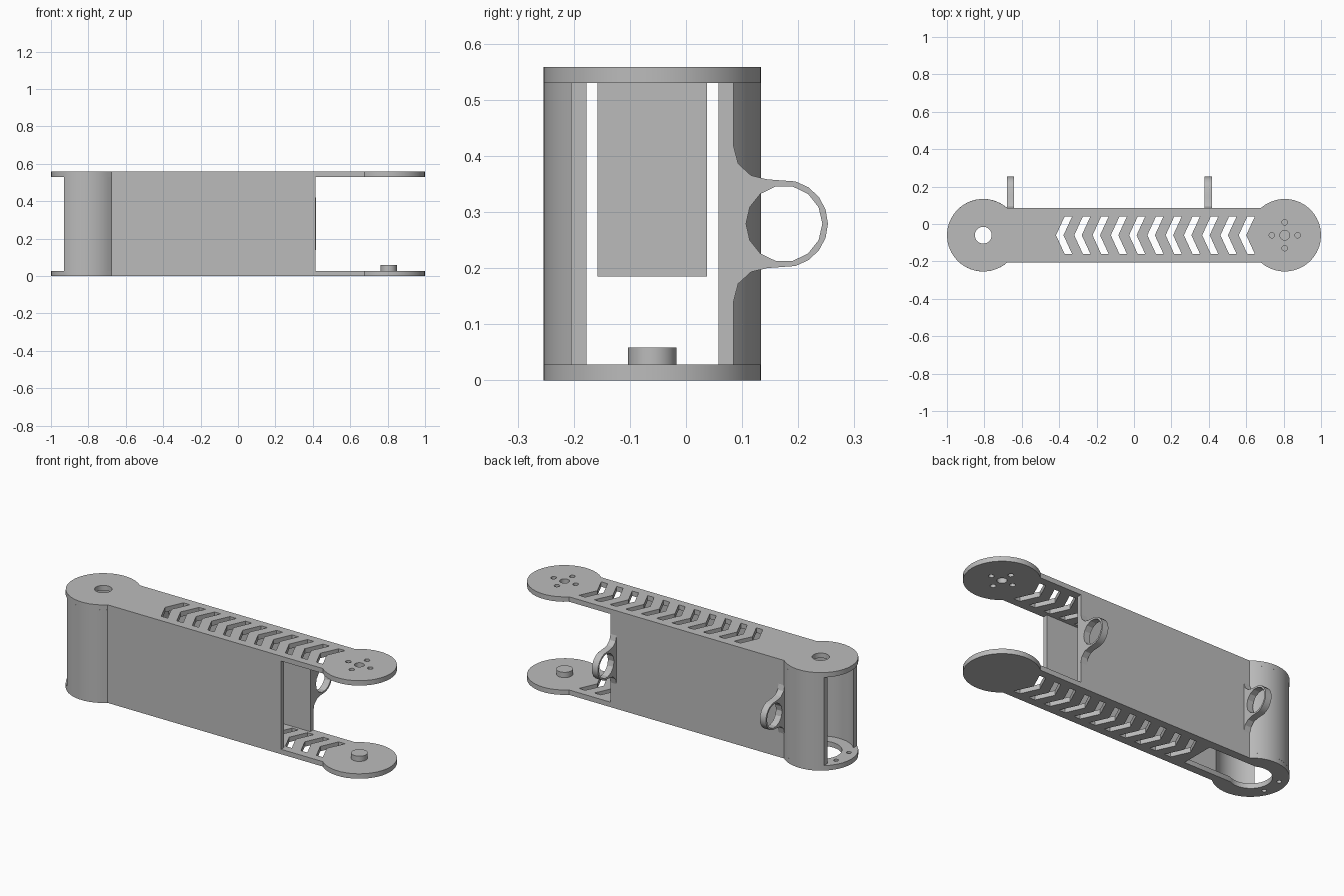
import bpy, bmesh
from math import sin, cos, asin, acos, pi, radians
from mathutils import Matrix

if "Cube" in bpy.data.objects:
    bpy.data.objects.remove(bpy.data.objects["Cube"], do_unlink=True)

grey = bpy.data.materials.new("light_grey")
grey.use_nodes = True
grey.diffuse_color = (0.5, 0.5, 0.5, 1)
grey.node_tree.nodes["Principled BSDF"].inputs["Base Color"].default_value = (0.5, 0.5, 0.5, 1)

# Main dimensions
MID = -0.06            # centre line of the arm in y
END = 0.806            # distance of the pivots from the middle
R, R_IN = 0.194, 0.171
HALF, HALF_IN = 0.145, 0.1175
T, TOP = 0.028, 0.558
WALL_END, WALL_CUT = 0.415, -0.93


def arc(cx, cy, r, a, b, n):
    return [(cx + r * cos(a + (b - a) * i / n), cy + r * sin(a + (b - a) * i / n))
            for i in range(n + 1)]


def circle(cx, cy, r, n=24):
    return arc(cx, cy, r, 0, 2 * pi, n)[:-1]


def flip(points):
    return [(x, -y) for x, y in reversed(points)]


def slab(name, outlines, lo, hi, matrix=None):
    """Extrude closed outlines (later ones are holes) from lo to hi."""
    curve = bpy.data.curves.new(name, 'CURVE')
    curve.dimensions = '2D'
    curve.fill_mode = 'BOTH'
    curve.extrude = (hi - lo) / 2
    for pts in outlines:
        spline = curve.splines.new('POLY')
        spline.points.add(len(pts) - 1)
        for p, (x, y) in zip(spline.points, pts):
            p.co = (x, y, 0, 1)
        spline.use_cyclic_u = True
    temp = bpy.data.objects.new(name + "_outline", curve)
    bpy.context.collection.objects.link(temp)
    bpy.context.view_layer.update()
    dg = bpy.context.evaluated_depsgraph_get()
    mesh = bpy.data.meshes.new_from_object(temp.evaluated_get(dg))
    bpy.data.objects.remove(temp, do_unlink=True)
    bpy.data.curves.remove(curve)

    bm = bmesh.new()
    bm.from_mesh(mesh)
    bmesh.ops.remove_doubles(bm, verts=bm.verts, dist=0.0001)
    bmesh.ops.translate(bm, verts=bm.verts, vec=(0, 0, (lo + hi) / 2))
    bm.transform(matrix or Matrix.Translation((0, MID, 0)))
    bmesh.ops.recalc_face_normals(bm, faces=bm.faces)
    bm.to_mesh(mesh)
    bm.free()
    mesh.name = name
    mesh.materials.clear()
    mesh.materials.append(grey)
    ob = bpy.data.objects.new(name, mesh)
    bpy.context.collection.objects.link(ob)
    bpy.ops.object.select_all(action='DESELECT')
    ob.select_set(True)
    bpy.context.view_layer.objects.active = ob
    bpy.ops.object.shade_smooth_by_angle(angle=radians(25))
    return ob


# Plate outline: two round ends joined by a narrower beam
a = asin(HALF / R)
plate = arc(END, 0, R, a - pi, pi - a, 28) + arc(-END, 0, R, a, 2 * pi - a, 28)

# Row of chevron slots shared by both plates
chevrons = []
for i in range(11):
    x = -0.417 + i * 0.0977
    chevrons.append([(x, 0), (x + 0.046, -0.1), (x + 0.086, -0.1),
                     (x + 0.04, 0), (x + 0.086, 0.1), (x + 0.046, 0.1)])

# Top plate: pivot hole at one end, horn screw holes at the other
horn = [circle(END, 0, 0.026, 16)]
for k in range(4):
    horn.append(circle(END + 0.069 * cos(k * pi / 2), 0.069 * sin(k * pi / 2), 0.015, 12))
slab("top_plate", [plate, circle(-END, 0, 0.045)] + horn + chevrons, TOP - T, TOP)

# Bottom plate: keyhole opening with two screw holes
k = asin(0.0975 / 0.11)
keyhole = arc(-END, 0, 0.11, k, 2 * pi - k, 22) + [(-0.46, -0.0975), (-0.46, 0.0975)]
screws = [circle(-END - 0.137, s * 0.058, 0.013, 12) for s in (-1, 1)]
slab("bottom_plate", [plate, keyhole] + screws + chevrons, 0, T)

# Pivot pin on the bottom plate
slab("pivot_pin", [circle(END, 0, 0.043)], T, 0.058)

# Side walls, straight then wrapping round the closed end
d = WALL_CUT + END
wall = [(WALL_END, HALF_IN), (WALL_END, HALF)]
wall += arc(-END, 0, R, a, acos(d / R), 12)
wall += arc(-END, 0, R_IN, acos(d / R_IN), asin(HALF_IN / R_IN), 12)
slab("back_wall", [wall], T, TOP - T)
slab("front_wall", [flip(wall)], T, TOP - T)

# Inner panel hanging from the top plate
slab("inner_panel", [[(-0.49, -0.0975), (-0.46, -0.0975), (-0.46, 0.0975), (-0.49, 0.0975)]],
     0.185, TOP - T)

# Cable rings on the back wall, flaring into it
flare = [(0.075, 0.14), (0.085, 0.138), (0.093, 0.107), (0.116, 0.086), (0.145, 0.079)]
ring = flare + arc(0.175, 0, 0.078, radians(75), radians(-75), 8) + flip(flare)
to_side = Matrix(((0, 0, 1, 0), (1, 0, 0, 0), (0, 1, 0, TOP / 2), (0, 0, 0, 1)))
for name, x in (("right_cable_ring", -0.68), ("left_cable_ring", 0.378)):
    slab(name, [ring, circle(0.175, 0, 0.068, 14)], x, x + 0.038, to_side)
